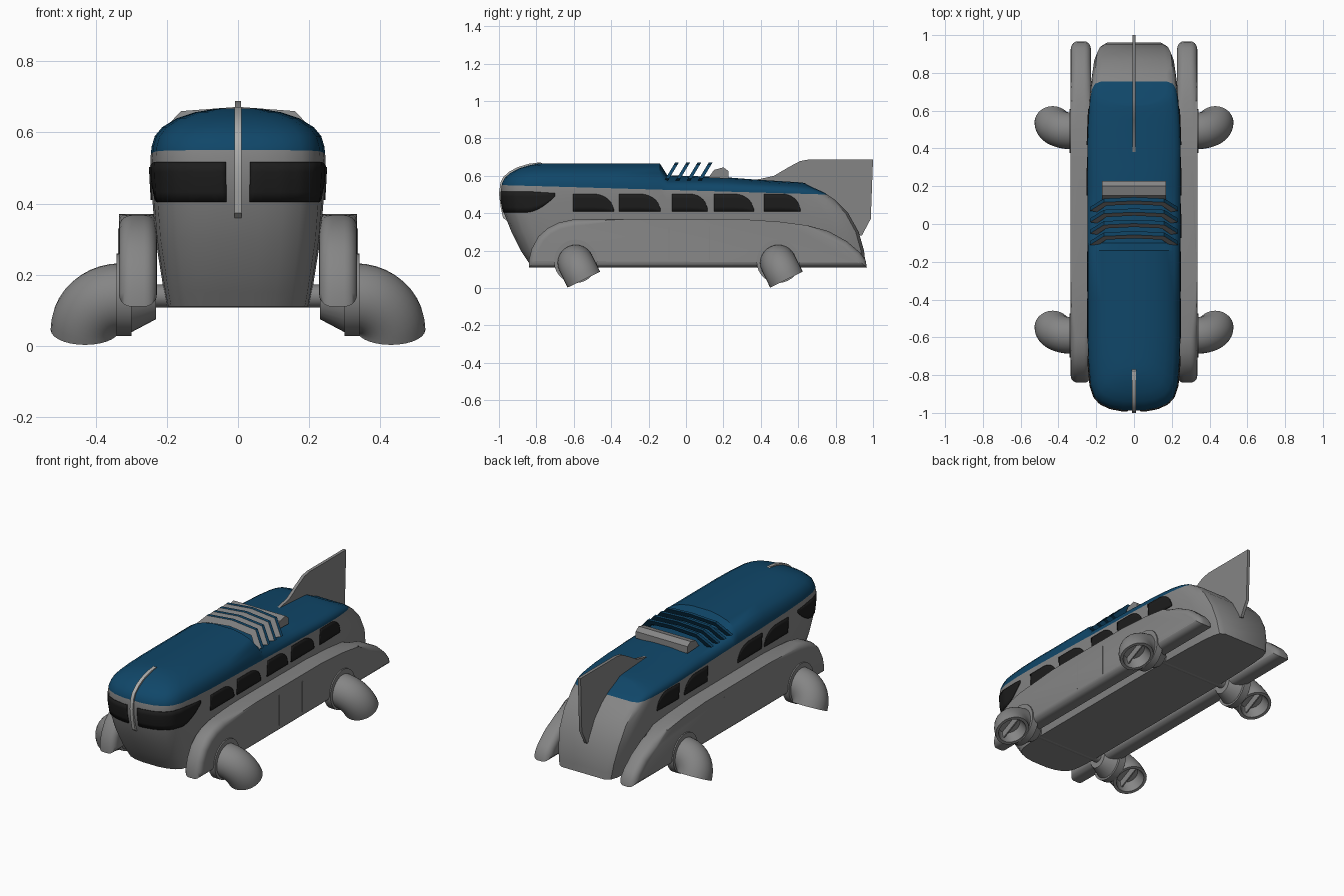
import bpy, bmesh, math
from mathutils import Vector, Matrix
from mathutils.bvhtree import BVHTree

if "Cube" in bpy.data.objects:
    bpy.data.objects.remove(bpy.data.objects["Cube"])


def material(name, rgb):
    m = bpy.data.materials.new(name)
    m.diffuse_color = (*rgb, 1)
    m.use_nodes = True
    m.node_tree.nodes["Principled BSDF"].inputs["Base Color"].default_value = m.diffuse_color
    return m


GREY = material("body grey", (0.235, 0.235, 0.235))
BLUE = material("roof blue", (0.005, 0.062, 0.14))
BLACK = material("window black", (0.012, 0.012, 0.012))
TRIM = material("light trim", (0.42, 0.42, 0.41))


def finish(bm, name, mats, angle=35):
    bmesh.ops.recalc_face_normals(bm, faces=bm.faces)
    me = bpy.data.meshes.new(name)
    bm.to_mesh(me)
    bm.free()
    ob = bpy.data.objects.new(name, me)
    bpy.context.collection.objects.link(ob)
    for m in mats:
        me.materials.append(m)
    bpy.ops.object.select_all(action='DESELECT')
    ob.select_set(True)
    bpy.context.view_layer.objects.active = ob
    bpy.ops.object.shade_smooth_by_angle(angle=math.radians(angle))
    return ob


def prism(name, pts, x0, x1, mat, bevel=0, angle=35):
    """Side profile (y, z) extruded from x0 to x1, edges optionally rounded."""
    bm = bmesh.new()
    a = [bm.verts.new((x0, y, z)) for y, z in pts]
    b = [bm.verts.new((x1, y, z)) for y, z in pts]
    bm.faces.new(a)
    bm.faces.new(b[::-1])
    n = len(pts)
    for i in range(n):
        bm.faces.new((a[i], b[i], b[(i + 1) % n], a[(i + 1) % n]))
    if bevel:
        edges = [e for e in bm.edges if abs(e.verts[0].co.x - e.verts[1].co.x) < 1e-6]
        bmesh.ops.bevel(bm, geom=edges, offset=bevel, segments=5, profile=0.5, affect='EDGES')
    return finish(bm, name, [mat], angle)


def interp(table, v):
    if v <= table[0][0]:
        return table[0][1]
    for (a, fa), (b, fb) in zip(table, table[1:]):
        if v <= b:
            return fa + (fb - fa) * (v - a) / (b - a)
    return table[-1][1]


# Body: plan outlines stacked in height, leaned at nose and tail
width = [(.11, .20), (.15, .208), (.2, .216), (.3, .232), (.4, .24), (.47, .244), (.53, .246),
         (.56, .243), (.59, .234), (.615, .213), (.64, .172), (.657, .12), (.667, .06)]
nose = [(.11, .17), (.2, .11), (.3, .06), (.4, .02), (.5, 0), (.56, .01), (.59, .025),
        (.62, .06), (.64, .10), (.657, .16), (.667, .21)]
tail = [(.11, 0), (.2, -.01), (.28, -.03), (.35, -.06), (.43, -.115), (.5, -.2), (.56, -.24), (.667, -.33)]
plan = [(-.993, .25), (-.98, .52), (-.955, .73), (-.92, .86), (-.86, .94), (-.75, .98), (-.6, 1),
        (-.4, 1), (-.14, 1), (-.1, 1), (.2, 1), (.35, 1), (.5, 1), (.7, .98), (.82, .95),
        (.9, .91), (.945, .84), (.962, .7)]
roof = [(-.14, .67), (-.1, .605), (.2, .595), (.35, .583), (.6, .567), (.75, .55)]

bm = bmesh.new()
rings = []
for y0, g in plan:
    half = []
    for z, w in width:
        y = y0 + interp(nose, z) * max(0, min(1, (-.5 - y0) / .493))
        y += interp(tail, z) * max(0, min(1, (y0 - .25) / .712))
        zz = z if z < .5 else .5 + (z - .5) * (interp(roof, y) - .5) / .17
        half.append((w * g, y, zz))
    ring = [bm.verts.new(p) for p in half]
    ring += [bm.verts.new((-x, y, z)) for x, y, z in reversed(half)]
    rings.append(ring)
n = len(rings[0])
for r, q in zip(rings, rings[1:]):
    for i in range(n):
        j = (i + 1) % n
        bm.faces.new((r[i], r[j], q[j], q[i]))
for r in (rings[0], rings[-1]):
    for i in range(n // 2 - 1):
        bm.faces.new((r[i], r[i + 1], r[n - 2 - i], r[n - 1 - i]))
# blue roof above a gently falling line
bmesh.ops.bisect_plane(bm, geom=bm.verts[:] + bm.edges[:] + bm.faces[:],
                       plane_co=(0, 0, .522), plane_no=(0, .029, 1))
for f in bm.faces:
    c = f.calc_center_median()
    f.material_index = int(c.z > .522 - .029 * c.y)
bmesh.ops.recalc_face_normals(bm, faces=bm.faces)
tree = BVHTree.FromBMesh(bm)
finish(bm, "body", [GREY, BLUE], 40)


def window(name, columns):
    """Thin pane laid on the body: columns of (origin, direction, low, high)."""
    bm = bmesh.new()
    grid = []
    for origin, d, lo, hi in columns:
        col = []
        for k in range(5):
            o = Vector((origin[0], origin[1], lo + (hi - lo) * k / 4))
            hit = tree.ray_cast(o, d)[0]
            col.append(bm.verts.new(hit - d * .002))
        grid.append(col)
    for a, b in zip(grid, grid[1:]):
        for k in range(4):
            bm.faces.new((a[k], b[k], b[k + 1], a[k + 1]))
    ob = finish(bm, name, [BLACK])
    mod = ob.modifiers.new("thickness", 'SOLIDIFY')
    mod.thickness = .006
    mod.offset = 0


for s, side in ((1, "right"), (-1, "left")):
    # Wraparound windscreen half
    cols = []
    for i in range(31):
        a = math.radians(6.6 + 83.4 * i / 30)
        d = Vector((-s * math.sin(a), math.cos(a), 0))
        t = max(0, (i - 18) / 12)
        cols.append((Vector((0, -.7, 0)) - d, d, .405 + .085 * t ** 1.6, .517 - .01 * t))
    window(side + "_windscreen", cols)
    # Side windows with a rounded rear upper corner
    for k, (y0, y1) in enumerate([(-.605, -.385), (-.358, -.135), (-.075, .117), (.15, .364), (.417, .613)]):
        if s < 0 and k == 2:
            continue
        cols = []
        for i in range(17):
            t = i / 16 * .995
            h = .093 * (1 if t < .5 else math.sqrt(1 - ((t - .5) / .5) ** 2))
            cols.append(((s, y0 + (y1 - y0) * t), Vector((-s, 0, 0)), .41, .41 + h))
        window(f"{side}_window_{k + 1}", cols)
    # Side pontoon
    prism(side + "_pontoon", [(-.84, .11), (-.84, .15), (-.825, .21), (-.79, .275), (-.74, .32), (-.68, .35),
                              (-.6, .367), (-.3, .37), (.3, .368), (.5, .355), (.65, .335), (.76, .305),
                              (.86, .25), (.93, .19), (.96, .15), (.967, .11)],
          s * .228, s * .335, GREY, .036, 40)
    # Door seams
    for y in (-.09, .125):
        prism(side + "_door_seam", [(y - .003, .15), (y + .003, .15), (y + .003, .33), (y - .003, .33)],
              s * .33, s * .337, GREY)

# Nose strip running up onto the roof
path = [(-.97, .37), (-.983, .43), (-.992, .5), (-.984, .56), (-.969, .59), (-.935, .62), (-.89, .643),
        (-.83, .661), (-.77, .668)]
prism("nose_strip", [(y - .008, z + .004) for y, z in path] + [(y + .02, z - .015) for y, z in reversed(path)],
      -.01, .01, TRIM)

# Tail fin
prism("tail_fin", [(.38, .58), (.47, .6), (.55, .647), (.61, .679), (.66, .688), (1, .688), (.988, .37),
                   (.94, .28), (.85, .3), (.7, .45), (.5, .5)], -.009, .009, GREY)

# Roof scoop behind the louvres
prism("roof_scoop", [(.12, .59), (.15, .632), (.2, .645), (.228, .625), (.228, .585)], -.17, .17, GREY)

# Leaning roof louvres: grey front faces, blue rims
for k in range(4):
    bm = bmesh.new()
    outer = [(-.232, .585), (-.16, .66), (0, .672), (.16, .66), (.232, .585)]
    inner = [(-.195, .575), (-.145, .63), (0, .642), (.145, .63), (.195, .575)]
    grid = []
    for thick in (0, .02):
        for line in (outer, inner):
            grid.append([bm.verts.new((x, -.065 + .06 * k + thick + (z - .66) * .6, z)) for x, z in line])
    fo, fi, bo, bi = grid
    for i in range(4):
        for a, b in ((fo, fi), (fi, bi), (bi, bo), (bo, fo)):
            bm.faces.new((a[i], a[i + 1], b[i + 1], b[i]))
    for i in (0, 4):
        bm.faces.new((fo[i], fi[i], bi[i], bo[i]))
    bmesh.ops.recalc_face_normals(bm, faces=bm.faces)
    for f in bm.faces:
        f.material_index = 0 if f.normal.y < -.6 and f.normal.z > .2 else 1
    finish(bm, f"louvre_{k + 1}", [GREY, BLUE], 20)


def cone(name, s, y, z, xa, xb, ra, rb):
    bm = bmesh.new()
    m = Matrix.Translation((s * (xa + xb) / 2, y, z)) @ Matrix.Rotation(s * math.pi / 2, 4, 'Y')
    bmesh.ops.create_cone(bm, cap_ends=True, segments=28, radius1=ra, radius2=rb, depth=xb - xa, matrix=m)
    finish(bm, name, [GREY])


# Four elbow thrusters, mouths turned down and back
d = Vector((0, .44, -.9)).normalized()
for s in (1, -1):
    X = Vector((s, 0, 0))
    e2 = X.cross(d)
    for y, end in ((-.59, "front"), (.493, "rear")):
        name = f"{end}_{'right' if s > 0 else 'left'}_"
        C = Vector((s * .33, y, .135))
        steps = [(C - X * .03, 0, .097)]
        for i in range(11):
            a = math.pi / 2 * i / 10
            steps.append((C + X * .1 * math.sin(a) + d * .1 * (1 - math.cos(a)), a, .097))
        mouth = steps[-1][0]
        steps += [(mouth, math.pi / 2, .08), (mouth - d * .06, math.pi / 2, .062)]
        bm = bmesh.new()
        rings = []
        for p, a, r in steps:
            e1 = X * math.sin(a) - d * math.cos(a)
            rings.append([bm.verts.new(p + (e1 * math.cos(t) + e2 * math.sin(t)) * r)
                          for t in (2 * math.pi * j / 28 for j in range(28))])
        for p, q in zip(rings, rings[1:]):
            for j in range(28):
                bm.faces.new((p[j], p[(j + 1) % 28], q[(j + 1) % 28], q[j]))
        bm.faces.new(rings[0])
        bm.faces.new(rings[-1])
        finish(bm, name + "thruster", [GREY])
        # vane across the mouth
        bm = bmesh.new()
        bmesh.ops.create_cube(bm, size=1)
        frame = Matrix((X, e2, d)).transposed().to_4x4()
        bm.transform(Matrix.Translation(mouth - d * .04) @ frame @ Matrix.Diagonal((.008, .14, .04, 1)))
        finish(bm, name + "vane", [GREY])
        # collar, hub and axle
        cone(name + "collar", s, y, .143, .3, .342, .116, .116)
        cone(name + "hub", s, y, .135, .23, .3, .06, .097)
        cone(name + "axle", s, y, .14, .0, .24, .032, .032)
